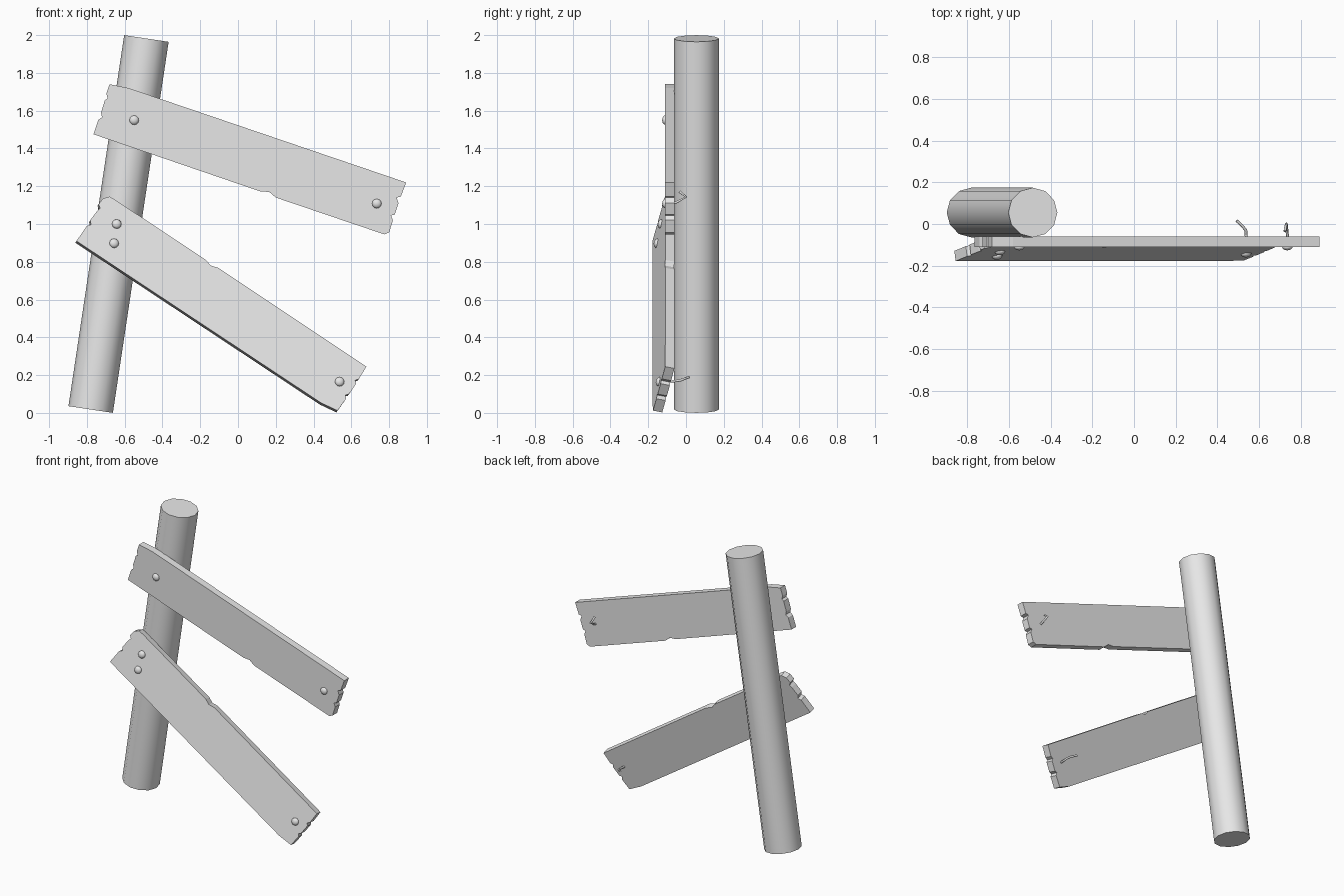
import bpy
import bmesh
import math
from mathutils import Vector

cube = bpy.data.objects.get("Cube")
if cube:
    bpy.data.objects.remove(cube, do_unlink=True)

# One grey for everything
grey = bpy.data.materials.new("plain_grey")
grey.use_nodes = True
grey.diffuse_color = (0.8, 0.8, 0.8, 1)
grey.node_tree.nodes["Principled BSDF"].inputs["Base Color"].default_value = (0.8, 0.8, 0.8, 1)


def finish(name, bm, smooth=False):
    bmesh.ops.recalc_face_normals(bm, faces=bm.faces)
    mesh = bpy.data.meshes.new(name)
    bm.to_mesh(mesh)
    bm.free()
    mesh.materials.append(grey)
    obj = bpy.data.objects.new(name, mesh)
    bpy.context.collection.objects.link(obj)
    if smooth:
        bpy.ops.object.select_all(action='DESELECT')
        obj.select_set(True)
        bpy.context.view_layer.objects.active = obj
        bpy.ops.object.shade_smooth_by_angle(angle=math.radians(40))
    return obj


class Plane:
    """Front plane of a board: passes its top edge line and leans forward below it."""
    def __init__(self, start, end, front, lean):
        self.start, self.front, self.slope = Vector(start), front, math.tan(lean)
        along = (Vector(end) - self.start).normalized()
        self.down = Vector((along.y, -along.x))
        self.normal = Vector((-self.down.x * self.slope, -1, -self.down.y * self.slope)).normalized()

    def point(self, x, z):
        drop = (Vector((x, z)) - self.start).dot(self.down)
        return Vector((x, self.front - self.slope * drop, z))


def board(name, outline, plane, thickness=0.05):
    bm = bmesh.new()
    face = bm.faces.new([bm.verts.new(plane.point(x, z)) for x, z in outline])
    back = bmesh.ops.extrude_face_region(bm, geom=[face], use_keep_orig=True)
    verts = [g for g in back["geom"] if isinstance(g, bmesh.types.BMVert)]
    bmesh.ops.translate(bm, verts=verts, vec=-plane.normal * thickness)
    return finish(name, bm)


def nail_head(name, plane, x, z, radius=0.025):
    bm = bmesh.new()
    bmesh.ops.create_uvsphere(bm, u_segments=12, v_segments=8, radius=radius)
    bmesh.ops.scale(bm, verts=bm.verts, vec=(1, 1, 0.65))
    obj = finish(name, bm, True)
    obj.rotation_euler = plane.normal.to_track_quat('Z', 'Y').to_euler()
    obj.location = plane.point(x, z)


def nail_shaft(name, path, radius=0.007):
    curve = bpy.data.curves.new(name, 'CURVE')
    curve.dimensions = '3D'
    curve.bevel_depth = radius
    curve.bevel_resolution = 1
    curve.use_fill_caps = True
    spline = curve.splines.new('POLY')
    spline.points.add(len(path) - 1)
    for p, co in zip(spline.points, path):
        p.co = (*co, 1)
    curve.materials.append(grey)
    bpy.context.collection.objects.link(bpy.data.objects.new(name, curve))


# Leaning round post
bottom, top = Vector((-0.78, 0.055, 0.018)), Vector((-0.485, 0.055, 1.982))
bm = bmesh.new()
bmesh.ops.create_cone(bm, cap_ends=True, segments=12, radius1=0.119, radius2=0.119,
                      depth=(top - bottom).length)
post = finish("post", bm, True)
post.location = (bottom + top) / 2
post.rotation_euler = (0, math.atan2(top.x - bottom.x, top.z - bottom.z), 0)

# Upper board, upright, with chipped ends
upper = Plane((-0.58, 1.72), (0.89, 1.22), -0.11, 0)
board("upper_board", [
    (-0.68, 1.74), (-0.58, 1.72), (0.89, 1.22), (0.862, 1.145), (0.84, 1.14),
    (0.85, 1.11), (0.83, 1.05), (0.81, 1.045), (0.82, 1.02), (0.80, 0.955),
    (0.775, 0.945), (0.20, 1.14), (0.165, 1.17), (0.12, 1.172), (-0.765, 1.475),
    (-0.74, 1.55), (-0.72, 1.565), (-0.725, 1.59), (-0.705, 1.655), (-0.69, 1.665),
    (-0.697, 1.69)], upper)

# Lower board, leaning forward along its bottom edge
lower = Plane((-0.68, 1.145), (0.68, 0.245), -0.11, math.radians(13))
board("lower_board", [
    (-0.68, 1.145), (-0.65, 1.128), (-0.17, 0.81), (-0.145, 0.78), (-0.105, 0.768),
    (0.68, 0.245), (0.64, 0.18), (0.62, 0.172), (0.625, 0.155), (0.588, 0.10),
    (0.57, 0.095), (0.572, 0.075), (0.527, 0.012), (0.44, 0.053), (-0.855, 0.91),
    (-0.80, 0.99), (-0.778, 0.997), (-0.782, 1.02), (-0.745, 1.07), (-0.73, 1.085),
    (-0.738, 1.105), (-0.715, 1.135)], lower)

# Domed nail heads
for name, plane, x, z in (
        ("upper_right_nail_head", upper, -0.55, 1.55),
        ("upper_left_nail_head", upper, 0.735, 1.108),
        ("lower_right_nail_head_a", lower, -0.642, 1.0),
        ("lower_right_nail_head_b", lower, -0.656, 0.898),
        ("lower_left_nail_head", lower, 0.538, 0.165)):
    nail_head(name, plane, x, z)

# Bent nail ends poking out behind the boards
nail_shaft("upper_bent_nail", [(0.735, -0.09, 1.105), (0.735, -0.05, 1.115),
                               (0.73, 0.0, 1.143), (0.723, -0.035, 1.172)])
nail_shaft("lower_bent_nail", [(0.538, -0.14, 0.165), (0.538, -0.06, 0.168), (0.536, -0.03, 0.172),
                               (0.52, -0.01, 0.18), (0.492, 0.016, 0.189)])
